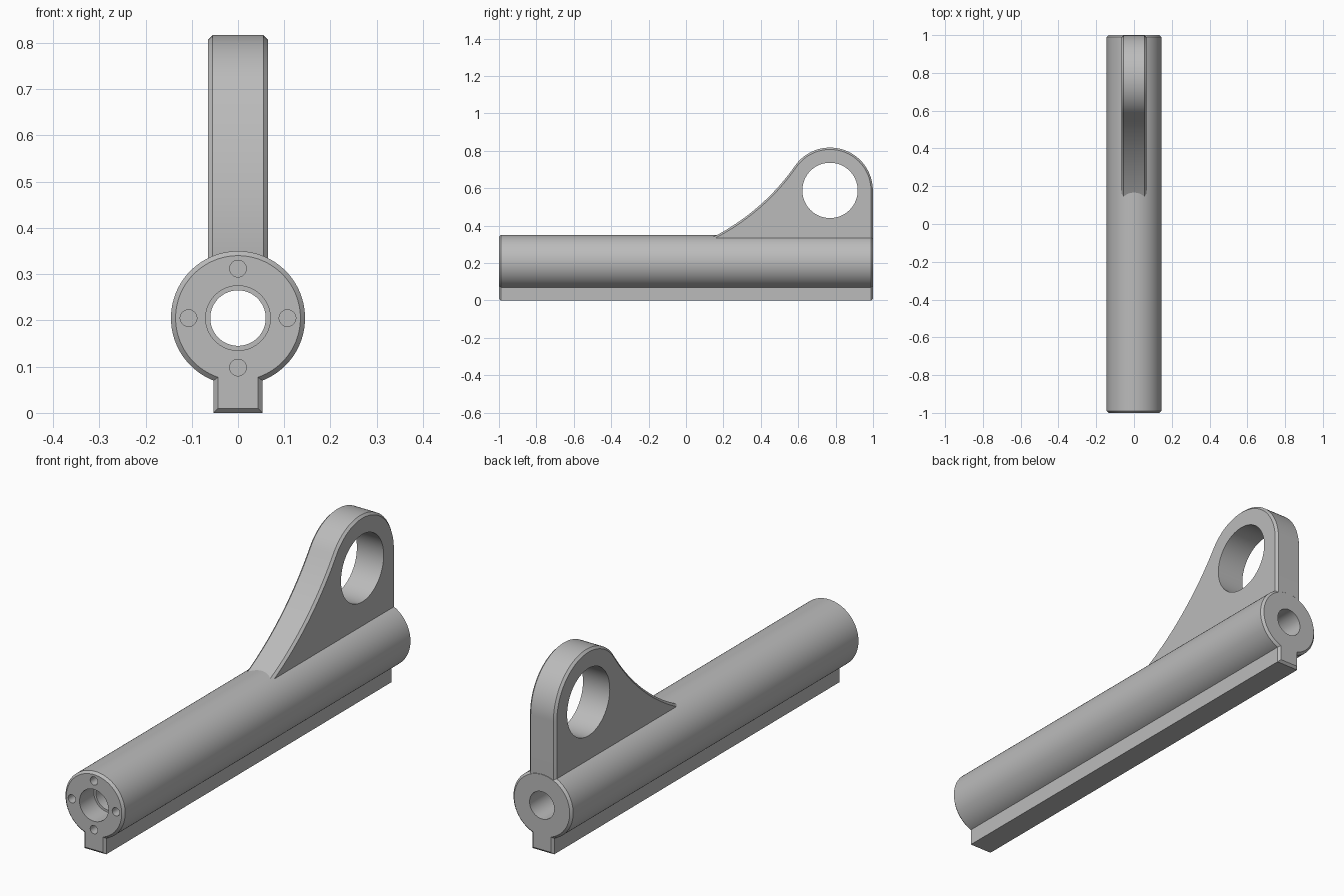
import bpy
import bmesh
from math import sin, cos, asin, radians, pi
from mathutils import Matrix, Vector

default = bpy.data.objects.get("Cube")
if default:
    bpy.data.objects.remove(default, do_unlink=True)

grey = bpy.data.materials.new("plain grey")
grey.use_nodes = True
colour = (0.5, 0.5, 0.5, 1)
grey.diffuse_color = colour
grey.node_tree.nodes["Principled BSDF"].inputs["Base Color"].default_value = colour

AXIS_Z = 0.205          # height of the tube axis
EYE = (0.77, 0.588)     # centre of the lug eye in y, z
CHAMFER = 0.01


def finish(name, bm):
    bmesh.ops.recalc_face_normals(bm, faces=bm.faces)
    mesh = bpy.data.meshes.new(name)
    bm.to_mesh(mesh)
    bm.free()
    obj = bpy.data.objects.new(name, mesh)
    bpy.context.collection.objects.link(obj)
    mesh.materials.append(grey)
    return obj


def loft(name, outline, place, half_length):
    """Extrude an outline along one axis with chamfered ends."""
    bm = bmesh.new()
    inner = half_length - CHAMFER
    stations = [(-half_length, CHAMFER), (-inner, 0), (inner, 0), (half_length, CHAMFER)]
    rings = [[bm.verts.new(place(p, s)) for p in outline(d)] for s, d in stations]
    for a, b in zip(rings, rings[1:]):
        for i in range(len(a)):
            j = (i + 1) % len(a)
            bm.faces.new((a[i], a[j], b[j], b[i]))
    bm.faces.new(rings[0])
    bm.faces.new(rings[-1])
    return finish(name, bm)


def arc(centre, radius, start, end, steps):
    angles = [start + (end - start) * i / steps for i in range(steps + 1)]
    return [(centre[0] + radius * cos(a), centre[1] + radius * sin(a)) for a in angles]


def drill(target, radius, centre, length, axis):
    """Cut a round hole through or into the target."""
    bm = bmesh.new()
    turn = Matrix.Rotation(pi / 2, 4, "X" if axis == "Y" else "Y")
    bmesh.ops.create_cone(bm, cap_ends=True, segments=64, radius1=radius, radius2=radius,
                          depth=length, matrix=Matrix.Translation(Vector(centre)) @ turn)
    cutter = finish("hole_cutter", bm)
    cutter.hide_render = True
    mod = target.modifiers.new("hole", "BOOLEAN")
    mod.operation = "DIFFERENCE"
    mod.solver = "EXACT"
    mod.object = cutter
    bpy.context.view_layer.objects.active = target
    bpy.ops.object.modifier_apply(modifier=mod.name)
    bpy.data.objects.remove(cutter, do_unlink=True)


# Tube with the rail beneath it, in x, z
def tube_outline(d):
    radius, half = 0.145 - d, 0.053 - d
    gap = asin(half / radius)
    ring = arc((0, AXIS_Z), radius, -pi / 2 + gap, 1.5 * pi - gap, 112)
    return ring + [(-half, d), (half, d)]


tube = loft("tube_with_rail", tube_outline, lambda p, s: (p[0], s, p[1]), 1.0)

# Bore, front counterbore and four blind pin holes
drill(tube, 0.06, (0, 0, AXIS_Z), 2.4, "Y")
drill(tube, 0.07, (0, -1, AXIS_Z), 0.2, "Y")
for k in range(4):
    a = k * pi / 2
    drill(tube, 0.018, (0.107 * cos(a), -1, AXIS_Z + 0.107 * sin(a)), 0.2, "Y")


# Lug: round head flowing into a concave ramp, in y, z
def lug_outline(d):
    join = radians(145)
    sweep, head = 1.2, 0.229
    reach = head + sweep
    hollow = (EYE[0] + reach * cos(join), EYE[1] + reach * sin(join))
    top = arc(EYE, head - d, 0, join, 48)
    ramp = arc(hollow, sweep + d, radians(-35), radians(-67), 32)
    return top + ramp[1:] + [(ramp[-1][0], 0.285), (EYE[0] + head - d, 0.285)]


lug = loft("eye_lug", lug_outline, lambda p, s: (s, p[0], p[1]), 0.065)
drill(lug, 0.148, (0, *EYE), 0.4, "X")

# Smooth curved faces, crisp edges
for obj in (tube, lug):
    bpy.ops.object.select_all(action="DESELECT")
    obj.select_set(True)
    bpy.context.view_layer.objects.active = obj
    bpy.ops.object.shade_smooth_by_angle(angle=radians(30))
